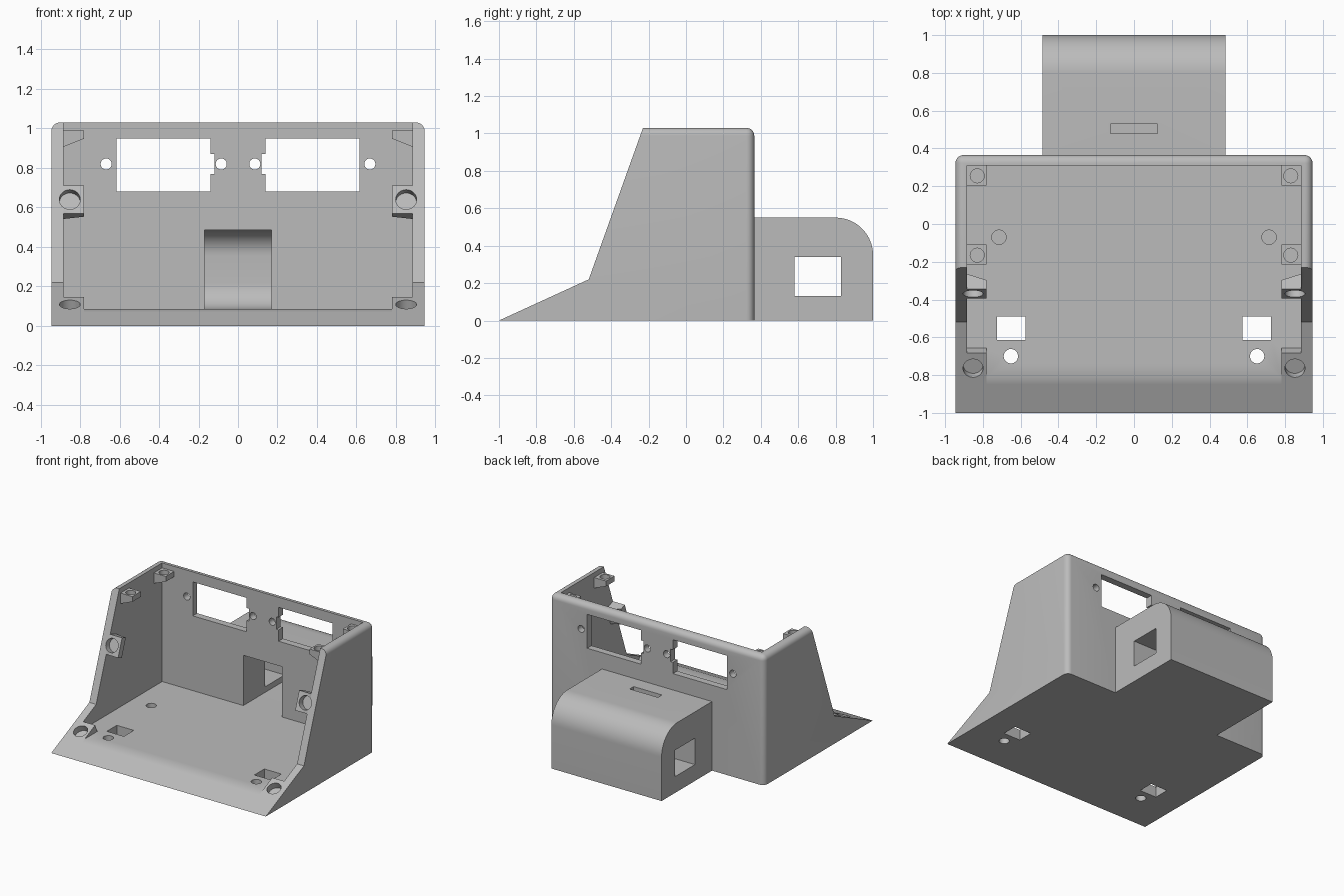
import bpy, bmesh, math
from mathutils import Vector

if "Cube" in bpy.data.objects:
    bpy.data.objects.remove(bpy.data.objects["Cube"], do_unlink=True)

X, Y, Z = Vector((1, 0, 0)), Vector((0, 1, 0)), Vector((0, 0, 1))
HALF, INNER, BACK, TOP, FLOOR = 0.945, 0.885, 0.365, 1.03, 0.085
TOE, KNEE, LIP = Vector((0, -1, 0)), Vector((0, -0.52, 0.22)), Vector((0, -0.23, TOP))

grey = bpy.data.materials.new("plain_grey")
grey.use_nodes = True
colour = (0.5, 0.5, 0.5, 1)
grey.diffuse_color = colour
grey.node_tree.nodes["Principled BSDF"].inputs["Base Color"].default_value = colour


def prism(name, points, origin, u, v, w, length, pair=False, bevel=None, radius=0, steps=8):
    """Extrude a flat outline along w; pair adds its mirror image across x."""
    bm = bmesh.new()
    for side in ((1, -1) if pair else (1,)):
        rings = []
        for d in (0, length):
            ring = []
            for a, b in points:
                p = origin + u * a + v * b + w * d
                p.x *= side
                ring.append(bm.verts.new(p))
            rings.append(ring)
            bm.faces.new(ring)
        n = len(points)
        for i in range(n):
            j = (i + 1) % n
            bm.faces.new((rings[0][i], rings[0][j], rings[1][j], rings[1][i]))
    bmesh.ops.recalc_face_normals(bm, faces=bm.faces)
    if bevel:
        edges = [e for e in bm.edges if bevel(e.verts[0].co, e.verts[1].co)]
        bmesh.ops.bevel(bm, geom=edges, offset=radius, segments=steps,
                        profile=0.5, affect='EDGES', clamp_overlap=True)
    mesh = bpy.data.meshes.new(name)
    bm.to_mesh(mesh)
    bm.free()
    mesh.materials.append(grey)
    obj = bpy.data.objects.new(name, mesh)
    bpy.context.collection.objects.link(obj)
    return obj


def box(name, x, y, z, **kw):
    outline = [(y[0], z[0]), (y[1], z[0]), (y[1], z[1]), (y[0], z[1])]
    return prism(name, outline, X * x[0], Y, Z, X, x[1] - x[0], **kw)


def rod(name, start, axis, radius, length, pair=True):
    u = axis.orthogonal().normalized()
    v = axis.cross(u)
    turns = [2 * math.pi * i / 32 for i in range(32)]
    outline = [(radius * math.cos(t), radius * math.sin(t)) for t in turns]
    return prism(name, outline, start, u, v, axis, length, pair=pair)


def combine(tool, operation):
    """Boolean the tool into the housing, then discard it."""
    mod = housing.modifiers.new(tool.name, 'BOOLEAN')
    mod.operation, mod.solver, mod.object = operation, 'EXACT', tool
    bpy.ops.object.modifier_apply(modifier=mod.name)
    bpy.data.objects.remove(tool, do_unlink=True)


def add(tool):
    combine(tool, 'UNION')


def cut(tool):
    combine(tool, 'DIFFERENCE')


# Outer housing with rounded back and top edges
def outer_edge(a, b):
    on_top = min(a.z, b.z) > TOP - 0.01
    on_back = min(a.y, b.y) > BACK - 0.01
    same_side = abs(a.x - b.x) < 0.01
    return (on_top and (on_back or same_side)) or (on_back and same_side)


side_outline = [(p.y, p.z) for p in (TOE, KNEE, LIP)] + [(BACK, TOP), (BACK, 0)]
housing = prism("housing", side_outline, -X * HALF, Y, Z, X, 2 * HALF,
                bevel=outer_edge, radius=0.042, steps=6)
bpy.context.view_layer.objects.active = housing
housing.select_set(True)

# Rear compartment with a rounded top edge
add(box("rear_compartment", (-0.485, 0.485), (0.33, 1), (0, 0.55), radius=0.2, steps=16,
        bevel=lambda a, b: min(a.y, b.y) > 0.99 and min(a.z, b.z) > 0.5))

# Open main cavity and the channel into the rear compartment
cut(box("cavity", (-INNER, INNER), (-1.2, 0.31), (FLOOR, 1.3)))
cut(box("channel", (-0.17, 0.17), (0.25, 0.94), (FLOOR, 0.485), radius=0.13, steps=12,
        bevel=lambda a, b: min(a.y, b.y) > 0.9 and abs(a.z - b.z) < 0.01))
cut(box("side_window", (-0.6, 0.6), (0.58, 0.83), (0.13, 0.34)))
cut(box("top_slot", (-0.125, 0.125), (0.48, 0.53), (0.4, 0.7)))

# Screw bosses on the two sloped front edges
low_t = (KNEE - TOE).normalized()
low_n = X.cross(low_t) * -1
high_t = (LIP - KNEE).normalized()
high_n = X.cross(high_t) * -1


def on_upper_slope(z):
    return KNEE.lerp(LIP, (z - KNEE.z) / (LIP.z - KNEE.z))


add(prism("lower_boss", [(0.165, 0), (0.348, 0), (0.348, 0.1), (0.3, 0.1)],
          TOE + X * 0.78, low_t, low_n, X, 0.12, pair=True))
add(prism("middle_boss", [(0.78, 0), (0.9, 0), (0.9, 0.09), (0.78, 0.05)],
          on_upper_slope(0.57), X, high_n, high_t, 0.15, pair=True))
for start, axis in ((TOE + low_t * 0.26, low_n), (on_upper_slope(0.64), high_n)):
    cut(rod("slope_screw_hole", start + X * 0.852 - axis * 0.05, axis, 0.053, 0.1))

# Screw bosses under the rim
for y in (-0.215, 0.205):
    add(prism("rim_boss", [(0.78, 0.99), (0.9, 0.99), (0.9, 0.9), (0.78, 0.948)],
              Y * y, X, Z, Y, 0.107, pair=True))
    cut(rod("rim_screw_hole", Vector((0.83, y + 0.05, 0.95)), Z, 0.037, 0.1))

# Display windows with a side notch, and their screw holes
window = [(0.14, 0.68), (0.615, 0.68), (0.615, 0.95), (0.14, 0.95),
          (0.14, 0.87), (0.12, 0.87), (0.12, 0.77), (0.14, 0.77)]
cut(prism("display_window", window, Y * 0.25, X, Z, Y, 0.2, pair=True))
for x in (0.085, 0.668):
    cut(rod("display_screw_hole", Vector((x, 0.25, 0.82)), Y, 0.028, 0.2))

# Floor openings: square ports, through holes and blind holes
cut(box("floor_port", (0.575, 0.725), (-0.615, -0.49), (-0.1, 0.2), pair=True))
cut(rod("floor_hole", Vector((0.652, -0.7, -0.1)), Z, 0.038, 0.3))
cut(rod("floor_blind_hole", Vector((0.715, -0.07, 0.04)), Z, 0.038, 0.1))

bpy.ops.object.shade_smooth_by_angle(angle=math.radians(30))
